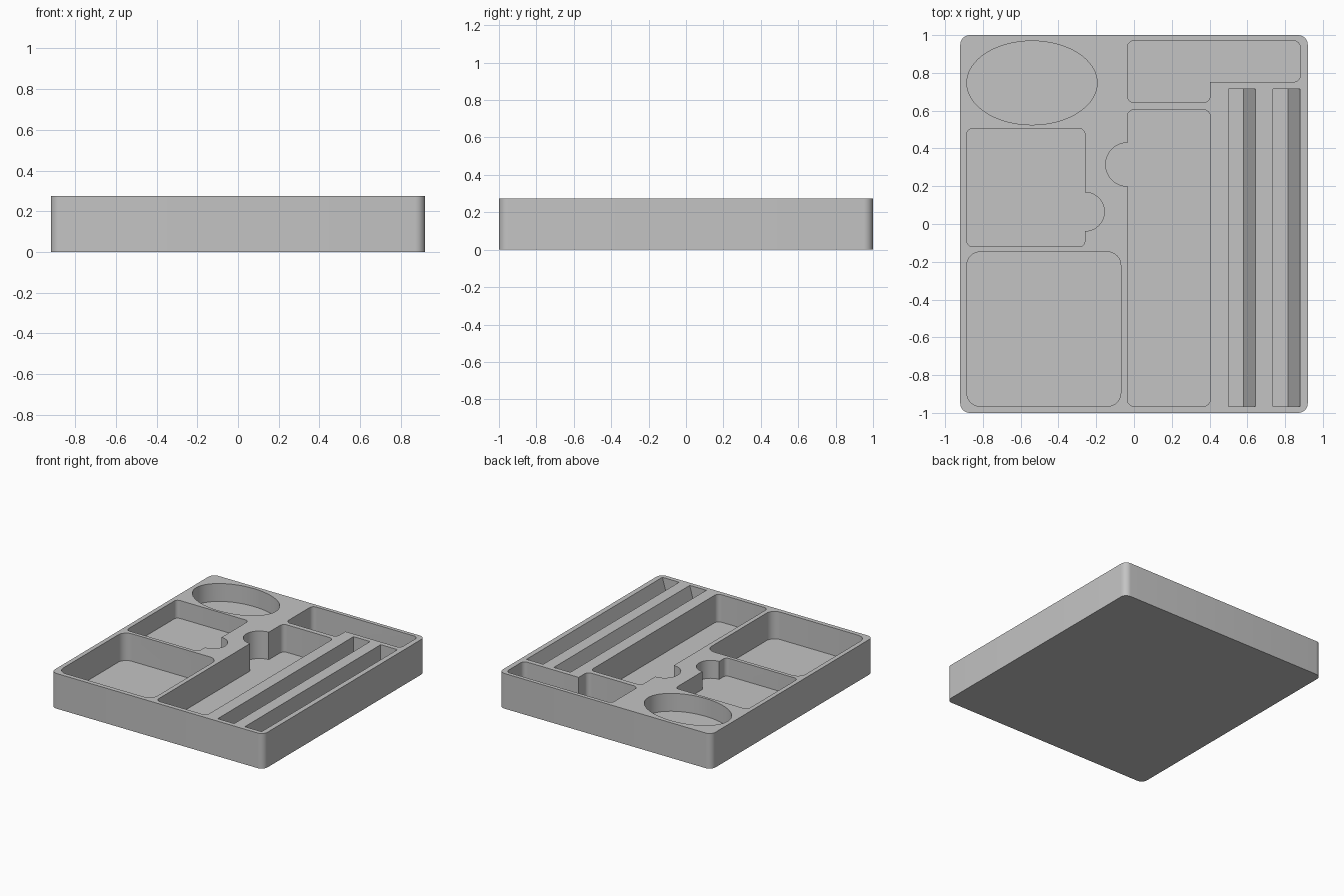
import bpy, bmesh
from math import sin, cos, pi
from mathutils import Vector

cube = bpy.data.objects.get("Cube")
if cube:
    bpy.data.objects.remove(cube, do_unlink=True)

HEIGHT = 0.275
OVER = 0.05          # how far cutters rise above the tray
DEEP, SHALLOW, SLOT = 0.215, 0.14, 0.23

grey = bpy.data.materials.new("plain_grey")
grey.diffuse_color = (0.55, 0.55, 0.55, 1)
grey.use_nodes = True
grey.node_tree.nodes["Principled BSDF"].inputs["Base Color"].default_value = grey.diffuse_color


def arc(cx, cy, rx, ry, start, end, steps):
    """Points along an elliptical arc, angles in half turns."""
    return [(cx + rx * cos(pi * (start + (end - start) * i / steps)),
             cy + ry * sin(pi * (start + (end - start) * i / steps)))
            for i in range(steps + 1)]


def rounded(corners, radius, sharp=(), steps=8):
    """Round right-angled corners; points listed in sharp are kept as they are."""
    out = []
    for i, c in enumerate(corners):
        p = Vector(c)
        if c in sharp:
            out.append(c)
            continue
        a = (Vector(corners[i - 1]) - p).normalized() * radius
        b = (Vector(corners[(i + 1) % len(corners)]) - p).normalized() * radius
        for k in range(steps + 1):
            t = pi / 2 * k / steps
            out.append(tuple(p + a * (1 - sin(t)) + b * (1 - cos(t))))
    return out


def rectangle(x0, x1, y0, y1):
    return [(x0, y0), (x1, y0), (x1, y1), (x0, y1)]


def prism(name, points, direction):
    """Extrude a closed outline into a solid."""
    bm = bmesh.new()
    face = bm.faces.new([bm.verts.new(p) for p in points])
    new = bmesh.ops.extrude_face_region(bm, geom=[face])["geom"]
    bmesh.ops.translate(bm, vec=direction,
                        verts=[v for v in new if isinstance(v, bmesh.types.BMVert)])
    bmesh.ops.recalc_face_normals(bm, faces=bm.faces)
    mesh = bpy.data.meshes.new(name)
    bm.to_mesh(mesh)
    bm.free()
    mesh.materials.append(grey)
    obj = bpy.data.objects.new(name, mesh)
    bpy.context.collection.objects.link(obj)
    return obj


cutters = []


def pocket(name, outline, depth):
    floor = HEIGHT - depth
    cutters.append(prism(name, [(x, y, floor) for x, y in outline], (0, 0, depth + OVER)))


# Tray block
tray = prism("organiser_tray",
             [(x, y, 0) for x, y in rounded(rectangle(-0.92, 0.92, -1, 1), 0.05)],
             (0, 0, HEIGHT))

# Oval pocket and plain square pocket
pocket("oval_pocket", arc(-0.54, 0.747, 0.345, 0.222, 0, 2, 64)[:-1], SHALLOW)
pocket("square_pocket", rounded(rectangle(-0.885, -0.07, -0.965, -0.148), 0.07), DEEP)

# Pocket with a finger notch on its right edge
notch = arc(-0.26, 0.065, 0.103, 0.103, -0.5, 0.5, 24)
box = rectangle(-0.885, -0.26, -0.12, 0.505)
pocket("notched_pocket", rounded(box[:2] + notch + box[2:], 0.03, notch), SHALLOW)

# Long pocket with a finger notch on its left edge
notch = arc(-0.035, 0.315, 0.115, 0.115, 0.5, 1.5, 24)
box = rectangle(-0.035, 0.403, -0.965, 0.605)
pocket("long_pocket", rounded(box + notch, 0.035, notch), DEEP)

# L-shaped pocket with a sharp inner corner
inner = (0.403, 0.752)
pocket("corner_pocket",
       rounded([(-0.035, 0.643), (0.403, 0.643), inner, (0.88, 0.752),
                (0.88, 0.97), (-0.035, 0.97)], 0.035, [inner]), DEEP)

# Two slots, each with one leaning wall
for left, fold, right in ((0.5, 0.58, 0.643), (0.735, 0.815, 0.88)):
    profile = [(left, HEIGHT + OVER), (left, HEIGHT - SLOT), (fold, HEIGHT - SLOT),
               (right, HEIGHT), (right, HEIGHT + OVER)]
    cutters.append(prism("leaning_slot", [(x, -0.965, z) for x, z in profile], (0, 1.68, 0)))

# Cut every recess, then drop the cutters
bpy.ops.object.select_all(action="DESELECT")
tray.select_set(True)
bpy.context.view_layer.objects.active = tray
for cutter in cutters:
    cutter.hide_render = True
    mod = tray.modifiers.new(cutter.name, "BOOLEAN")
    mod.operation = "DIFFERENCE"
    mod.solver = "EXACT"
    mod.object = cutter
    bpy.ops.object.modifier_apply(modifier=mod.name)
    bpy.data.objects.remove(cutter, do_unlink=True)

bpy.ops.object.shade_smooth_by_angle()
